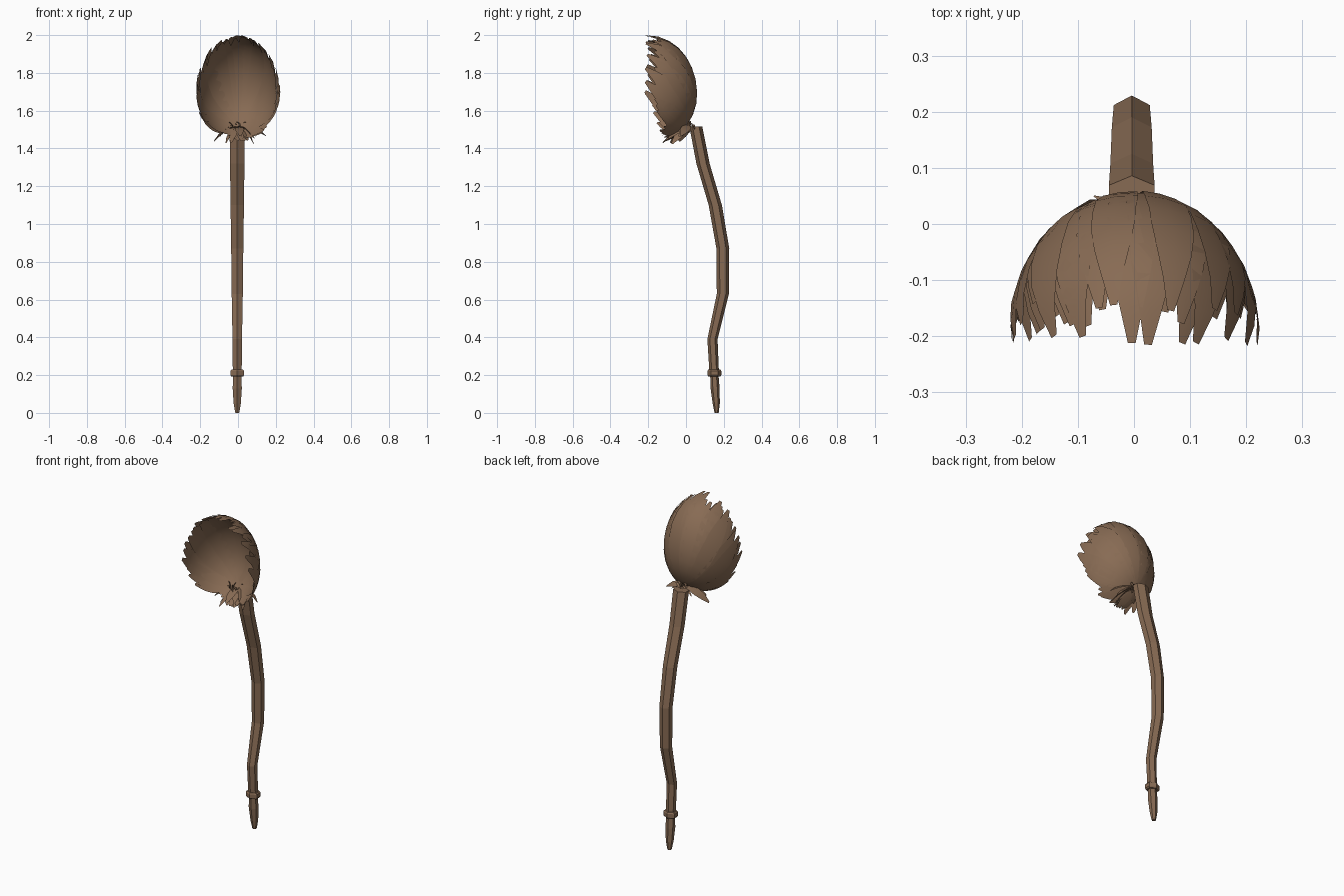
import bpy, bmesh, math, random
from mathutils import Vector

random.seed(4)
cube = bpy.data.objects.get("Cube")
if cube:
    bpy.data.objects.remove(cube)

brown = bpy.data.materials.new("dry brown")
brown.use_nodes = True
COLOUR = (0.245, 0.147, 0.088, 1)
brown.diffuse_color = COLOUR
brown.node_tree.nodes["Principled BSDF"].inputs["Base Color"].default_value = COLOUR


def finish(name, bm, smooth):
    mesh = bpy.data.meshes.new(name)
    bm.to_mesh(mesh)
    bm.free()
    mesh.materials.append(brown)
    for p in mesh.polygons:
        p.use_smooth = smooth
    ob = bpy.data.objects.new(name, mesh)
    bpy.context.collection.objects.link(ob)


def hex_tube(name, path):
    """Six-sided tube through (y, z, half width, half depth) stations."""
    bm = bmesh.new()
    rings = []
    for y, z, rx, ry in path:
        ring = []
        for k in range(6):
            a = math.radians(90 + 60 * k)
            ring.append(bm.verts.new((-0.004 + rx * math.cos(a), y + ry * math.sin(a), z)))
        rings.append(ring)
    for lo, hi in zip(rings, rings[1:]):
        for k in range(6):
            j = (k + 1) % 6
            bm.faces.new((lo[k], lo[j], hi[j], hi[k]))
    bm.faces.new(rings[0][::-1])
    bm.faces.new(rings[-1])
    bmesh.ops.recalc_face_normals(bm, faces=bm.faces)
    finish(name, bm, False)


# Curved stalk, collar and pointed foot
hex_tube("stalk", [(0.15, 0.2, 0.027, 0.025), (0.14, 0.39, 0.029, 0.027),
                   (0.195, 0.63, 0.034, 0.032), (0.195, 0.87, 0.037, 0.034),
                   (0.155, 1.1, 0.041, 0.035), (0.09, 1.32, 0.044, 0.035),
                   (0.052, 1.515, 0.047, 0.034)])
hex_tube("collar", [(0.15, 0.193, 0.036, 0.032), (0.15, 0.2, 0.042, 0.037),
                    (0.15, 0.222, 0.042, 0.037), (0.15, 0.229, 0.036, 0.032)])
hex_tube("foot", [(0.162, 0, 0.012, 0.011), (0.16, 0.05, 0.022, 0.019),
                  (0.154, 0.13, 0.028, 0.024), (0.15, 0.2, 0.025, 0.022)])


def bowl_point(d, scale):
    """Place a unit direction on the egg-shaped bowl of the flower head."""
    height = 0.31 if d.z > 0 else 0.27
    return Vector((0.222 * d.x * scale, -0.2 + 0.258 * d.y * scale,
                   1.69 + height * d.z * scale))


BASE = Vector((0, 0.79, -0.61)).normalized()


def petal(bm, tip, width, scale):
    """Ragged strip along the bowl from the base to a tip direction."""
    arc = BASE.angle(tip)
    axis = BASE.cross(tip).normalized()
    rows = []
    steps = 9
    for i in range(steps + 1):
        t = i / steps
        d = (BASE * math.sin((1 - t) * arc) + tip * math.sin(t * arc)) / math.sin(arc)
        w = width * min(0.22 + 1.7 * t, 1, 0.16 + 2.9 * (1 - t))
        rows.append([bm.verts.new(bowl_point((d + axis * w * s).normalized(), scale))
                     for s in (-1, 0, 1)])
    for a, b in zip(rows, rows[1:]):
        for k in (0, 1):
            bm.faces.new((a[k], b[k], b[k + 1], a[k + 1]))


# Two overlapping layers of long petals forming the bowl, open to the front
for name, count, scale, shift in (("outer_petals", 46, 1.0, 0), ("inner_petals", 38, 0.97, 0.5)):
    bm = bmesh.new()
    for i in range(count):
        a = (i + shift + random.uniform(-0.25, 0.25)) / count * math.tau
        lower = max(0, -math.cos(a))
        e = random.uniform(-0.08, 0.24) + 0.38 * lower
        tip = Vector((math.sin(a) * math.cos(e), math.sin(e), math.cos(a) * math.cos(e)))
        reach = BASE.angle(tip)
        petal(bm, tip, 0.07 + 0.055 * reach, scale + random.uniform(-0.012, 0.012))
    bmesh.ops.recalc_face_normals(bm, faces=bm.faces)
    finish(name, bm, True)


def leaf(bm, root, tip, width, droop):
    """Short pointed leaf bending along the way."""
    root, tip = Vector(root), Vector(tip)
    side = (tip - root).cross(Vector((0, 0.6, 1))).normalized() * width
    rows = []
    for t, w in ((0, 0.4), (0.35, 1), (0.7, 0.85), (1, 0.2)):
        c = root.lerp(tip, t) + Vector((0, 0, droop * math.sin(math.pi * t)))
        rows.append([bm.verts.new(c + side * w * s) for s in (-1, 1)])
    for a, b in zip(rows, rows[1:]):
        bm.faces.new((a[0], a[1], b[1], b[0]))


# Drooping leaves below the bowl
bm = bmesh.new()
for i in range(13):
    f = i / 6 - 1
    leaf(bm, (0.03 * f, 0.02, 1.52),
         (0.135 * f + random.uniform(-0.02, 0.02), -0.12 + 0.08 * abs(f) + random.uniform(-0.02, 0.02),
          1.435 + random.uniform(-0.012, 0.035)), 0.024, 0.012)
finish("drooping_leaves", bm, True)

# Small tangled shreds at the heart and around the join
bm = bmesh.new()
for i in range(34):
    root = Vector((random.uniform(-0.03, 0.03), random.uniform(-0.06, 0.045), 1.51))
    offset = Vector((random.uniform(-0.045, 0.045), random.uniform(-0.03, 0.02),
                     random.uniform(-0.03, 0.035)))
    leaf(bm, root, root + offset, 0.006, 0.008)
finish("heart_shreds", bm, False)
